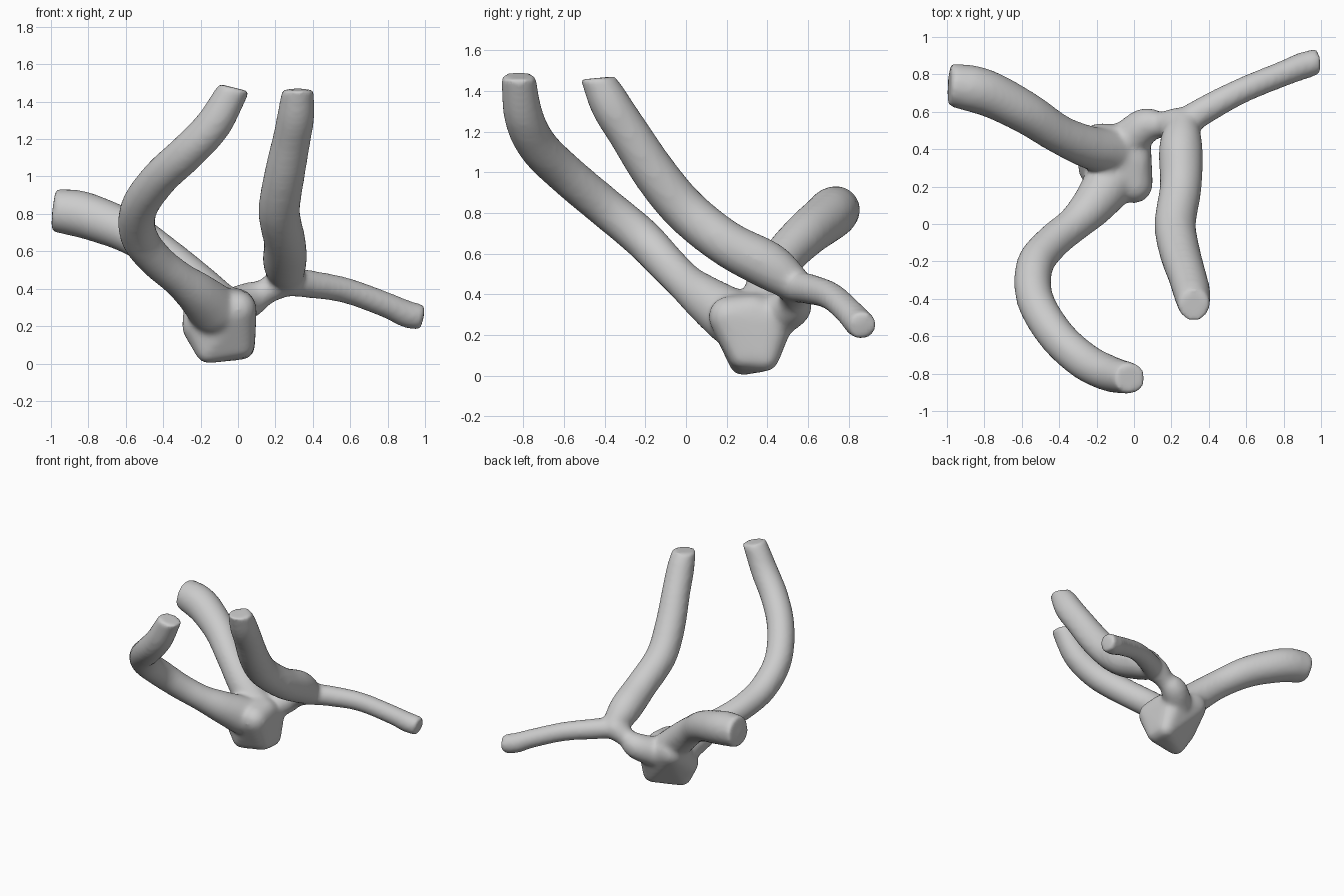
import bpy, bmesh
from mathutils import Vector, Matrix

cube = bpy.data.objects.get("Cube")
if cube:
    bpy.data.objects.remove(cube)

grey = bpy.data.materials.new("plain grey")
grey.use_nodes = True
colour = (0.6, 0.6, 0.6, 1)
grey.diffuse_color = colour
grey.node_tree.nodes["Principled BSDF"].inputs["Base Color"].default_value = colour


def ball(x, y, z, r):
    """Points on a small sphere, used as one end of a hull."""
    tmp = bmesh.new()
    bmesh.ops.create_icosphere(tmp, subdivisions=3, radius=r,
                               matrix=Matrix.Translation((x, y, z)))
    pts = [v.co.copy() for v in tmp.verts]
    tmp.free()
    return pts


def disc(centre, radius, normal):
    """Points on a circle, used as a blunt branch tip."""
    tmp = bmesh.new()
    turn = Vector(normal).to_track_quat('Z', 'Y').to_matrix().to_4x4()
    bmesh.ops.create_circle(tmp, segments=20, radius=radius,
                            matrix=Matrix.Translation(centre) @ turn)
    pts = [v.co.copy() for v in tmp.verts]
    tmp.free()
    return pts


def hull(bm, points):
    verts = [bm.verts.new(p) for p in points]
    out = bmesh.ops.convex_hull(bm, input=verts)
    junk = {g for g in out["geom_interior"] + out["geom_unused"]
            if isinstance(g, bmesh.types.BMVert)}
    bmesh.ops.delete(bm, geom=list(junk), context='VERTS')


def smooth_path(stations, steps=4):
    """Catmull-Rom interpolation of (x, y, z, radius) stations."""
    s = [Vector(p) for p in stations]
    s = [2 * s[0] - s[1]] + s + [2 * s[-1] - s[-2]]
    path = []
    for a, b, c, d in zip(s, s[1:], s[2:], s[3:]):
        for i in range(steps):
            t = i / steps
            path.append(0.5 * (2 * b + (c - a) * t + (2 * a - 5 * b + 4 * c - d) * t * t
                               + (3 * b - a - 3 * c + d) * t ** 3))
    return path + [s[-2]]


def branch(bm, stations, tip_normal=None):
    path = smooth_path(stations)
    end = path.pop()
    if tip_normal:
        # Keep the last balls from poking through the blunt tip
        normal = Vector(tip_normal).normalized()
        path = [p for p in path if (end - p).to_3d().dot(normal) > p.w * 0.9
                or (end - p).to_3d().length > 3 * p.w]
        rings = [ball(*p) for p in path] + [disc(end.to_3d(), end.w, normal)]
    else:
        rings = [ball(*p) for p in path + [end]]
    for a, b in zip(rings, rings[1:]):
        hull(bm, a + b)


bm = bmesh.new()

# Lumpy central body
hull(bm, ball(-0.16, 0.28, 0.07, 0.07) + ball(0.02, 0.39, 0.09, 0.07)
     + ball(0.02, 0.28, 0.1, 0.07) + ball(-0.2, 0.3, 0.2, 0.1)
     + ball(0.0, 0.21, 0.29, 0.1) + ball(-0.01, 0.43, 0.27, 0.1)
     + ball(0.0, 0.33, 0.31, 0.09) + ball(-0.18, 0.43, 0.33, 0.11))

# Curled front branch
branch(bm, [(-0.13, 0.22, 0.29, 0.14), (-0.22, 0.1, 0.375, 0.115), (-0.32, 0.0, 0.455, 0.095),
            (-0.44, -0.1, 0.555, 0.095), (-0.53, -0.22, 0.68, 0.1), (-0.53, -0.4, 0.83, 0.1),
            (-0.42, -0.59, 0.99, 0.1), (-0.27, -0.73, 1.13, 0.1), (-0.13, -0.8, 1.28, 0.097),
            (-0.02, -0.825, 1.475, 0.085)], (0.25, 0, 1))

# Tall upright branch
branch(bm, [(0.26, 0.52, 0.46, 0.09), (0.25, 0.4, 0.545, 0.118), (0.25, 0.2, 0.65, 0.113),
            (0.22, 0.0, 0.81, 0.112), (0.245, -0.15, 0.99, 0.11), (0.285, -0.28, 1.19, 0.103),
            (0.31, -0.37, 1.33, 0.1), (0.32, -0.435, 1.465, 0.085)], (0, -0.1, 1))

# Thin side branch
branch(bm, [(0.24, 0.52, 0.44, 0.08), (0.38, 0.61, 0.425, 0.075), (0.58, 0.715, 0.39, 0.069),
            (0.8, 0.805, 0.31, 0.069), (0.9, 0.845, 0.265, 0.073),
            (0.985, 0.87, 0.245, 0.07)], (1, 0.1, -0.2))

# Thick rear branch
branch(bm, [(-0.1, 0.38, 0.3, 0.13), (-0.24, 0.41, 0.44, 0.115), (-0.4, 0.48, 0.58, 0.105),
            (-0.57, 0.59, 0.695, 0.113), (-0.75, 0.685, 0.77, 0.122),
            (-0.87, 0.725, 0.805, 0.125), (-0.985, 0.745, 0.82, 0.115)], (-1, 0.05, 0.1))

# Slim bridge from the body to the paired branches
branch(bm, [(-0.04, 0.44, 0.29, 0.11), (0.06, 0.525, 0.34, 0.095),
            (0.14, 0.53, 0.38, 0.07), (0.24, 0.54, 0.44, 0.085)])

mesh = bpy.data.meshes.new("branching_root")
bm.to_mesh(mesh)
bm.free()
mesh.materials.append(grey)
root = bpy.data.objects.new("branching_root", mesh)
bpy.context.collection.objects.link(root)

# Fuse all parts into one soft skin
fuse = root.modifiers.new("fuse", 'REMESH')
fuse.mode = 'VOXEL'
fuse.voxel_size = 0.016
fuse.use_smooth_shade = True
soften = root.modifiers.new("soften", 'SMOOTH')
soften.factor = 0.5
soften.iterations = 10
